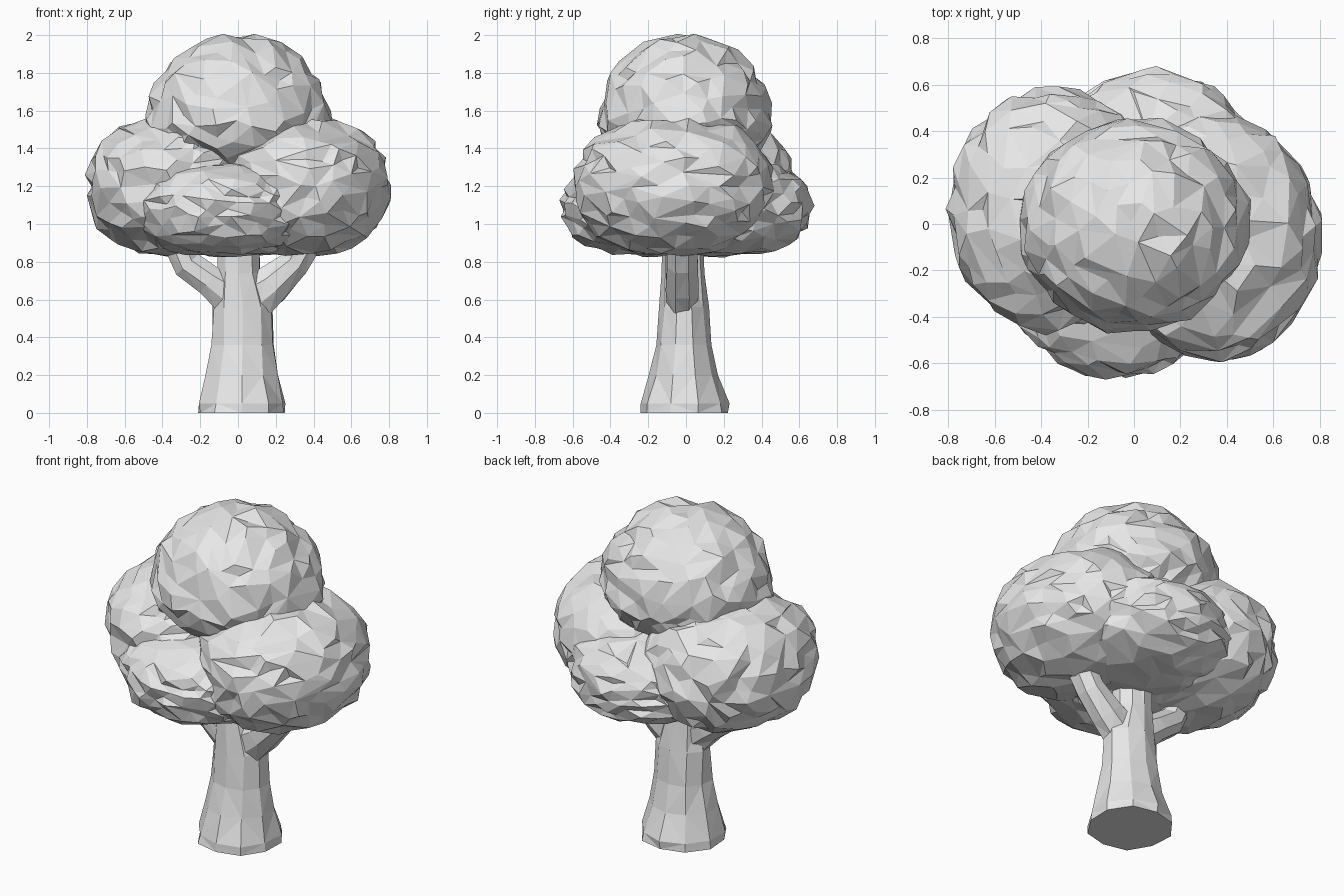
import bpy, bmesh, math, random
from mathutils import Vector, Matrix, noise

if "Cube" in bpy.data.objects:
    bpy.data.objects.remove(bpy.data.objects["Cube"])

random.seed(7)
grey = bpy.data.materials.new("light_grey")
grey.diffuse_color = (0.8, 0.8, 0.8, 1)
grey.use_nodes = True
grey.node_tree.nodes["Principled BSDF"].inputs["Base Color"].default_value = grey.diffuse_color


def finish(bm, name):
    bmesh.ops.recalc_face_normals(bm, faces=bm.faces)
    me = bpy.data.meshes.new(name)
    bm.to_mesh(me)
    bm.free()
    me.materials.append(grey)
    ob = bpy.data.objects.new(name, me)
    bpy.context.collection.objects.link(ob)
    return ob


def leaf_clump(name, centre, radii, seed, power=2.0, under=1.0):
    """Faceted, lumpy ellipsoid with creases; power squares its profile,
    under flattens the lower half."""
    bm = bmesh.new()
    bmesh.ops.create_icosphere(bm, subdivisions=4, radius=1)
    offset = Vector((seed * 7.3, seed * 3.1, seed * 5.7))
    for v in bm.verts:
        d = v.co.normalized()
        near = noise.voronoi(d * 2.3 + offset)[0]
        crease = min(near[1] - near[0], 0.2) / 0.2
        r = 0.945 + 0.06 * crease + 0.03 * noise.noise(d * 3 + offset)
        r += random.uniform(-0.014, 0.014)
        flat = math.hypot(d.x, d.y)
        r /= (flat ** power + abs(d.z) ** power) ** (1 / power)
        p = d * r
        if p.z < 0:
            p.z *= under
        v.co = Vector(c + q * s for c, q, s in zip(centre, p, radii))
    ob = finish(bm, name)
    dec = ob.modifiers.new("facets", 'DECIMATE')
    dec.ratio = 0.36
    return ob


def limb(name, rings, sides, jitter):
    """Tapered tube through rings of (centre, radius a, radius b, tilt about y)."""
    bm = bmesh.new()
    loops = []
    for centre, a, b, tilt in rings:
        rot = Matrix.Rotation(tilt, 3, 'Y')
        ring = []
        for i in range(sides):
            t = 2 * math.pi * (i + 0.5) / sides
            k = 1 + random.uniform(-jitter, jitter)
            p = rot @ Vector((a * k * math.cos(t), b * k * math.sin(t), 0))
            ring.append(bm.verts.new(Vector(centre) + p))
        loops.append(ring)
    for lo, hi in zip(loops, loops[1:]):
        for i in range(sides):
            j = (i + 1) % sides
            bm.faces.new((lo[i], lo[j], hi[j], hi[i]))
    bm.faces.new(loops[0])
    bm.faces.new(loops[-1])
    side_faces = [f for f in bm.faces if len(f.verts) == 4]
    bmesh.ops.triangulate(bm, faces=side_faces)
    return finish(bm, name)


# Foliage: crown, two big side clumps offset in depth, lower front and back clumps
leaf_clump("crown_clump", (0, -0.005, 1.55), (0.495, 0.46, 0.455), 1, 2.0, 0.7)
leaf_clump("left_clump", (-0.34, 0.06, 1.2), (0.465, 0.53, 0.37), 2, 2.3)
leaf_clump("right_clump", (0.34, -0.06, 1.2), (0.465, 0.53, 0.37), 3, 2.3)
leaf_clump("front_clump", (-0.08, -0.2, 1.08), (0.47, 0.465, 0.25), 4, 2.4)
leaf_clump("back_clump", (0.08, 0.2, 1.09), (0.47, 0.465, 0.26), 5, 2.4)

# Trunk with a flared foot, rising into the foliage
limb("trunk", [
    ((0.02, -0.01, 0.0), 0.24, 0.24, 0),
    ((0.02, -0.01, 0.05), 0.235, 0.235, 0),
    ((0.02, -0.01, 0.20), 0.195, 0.185, 0),
    ((0.025, -0.01, 0.36), 0.17, 0.15, 0),
    ((0.025, -0.01, 0.56), 0.165, 0.128, 0),
    ((0.005, -0.015, 0.74), 0.12, 0.115, 0),
    ((0.0, -0.02, 1.05), 0.11, 0.105, 0)], 10, 0.04)

# Branches forking out to each side
limb("left_branch", [
    ((-0.03, -0.02, 0.62), 0.12, 0.09, -0.7),
    ((-0.15, -0.02, 0.70), 0.085, 0.095, -0.9),
    ((-0.27, -0.02, 0.785), 0.085, 0.09, -0.75),
    ((-0.31, -0.02, 0.88), 0.085, 0.09, -0.2),
    ((-0.33, -0.02, 1.0), 0.08, 0.09, 0)], 8, 0.05)
limb("right_branch", [
    ((0.06, -0.02, 0.60), 0.14, 0.09, 0.7),
    ((0.175, -0.02, 0.68), 0.11, 0.095, 0.8),
    ((0.30, -0.02, 0.79), 0.085, 0.09, 0.7),
    ((0.35, -0.02, 0.88), 0.085, 0.09, 0.3),
    ((0.37, -0.02, 1.0), 0.08, 0.09, 0.1)], 8, 0.05)
